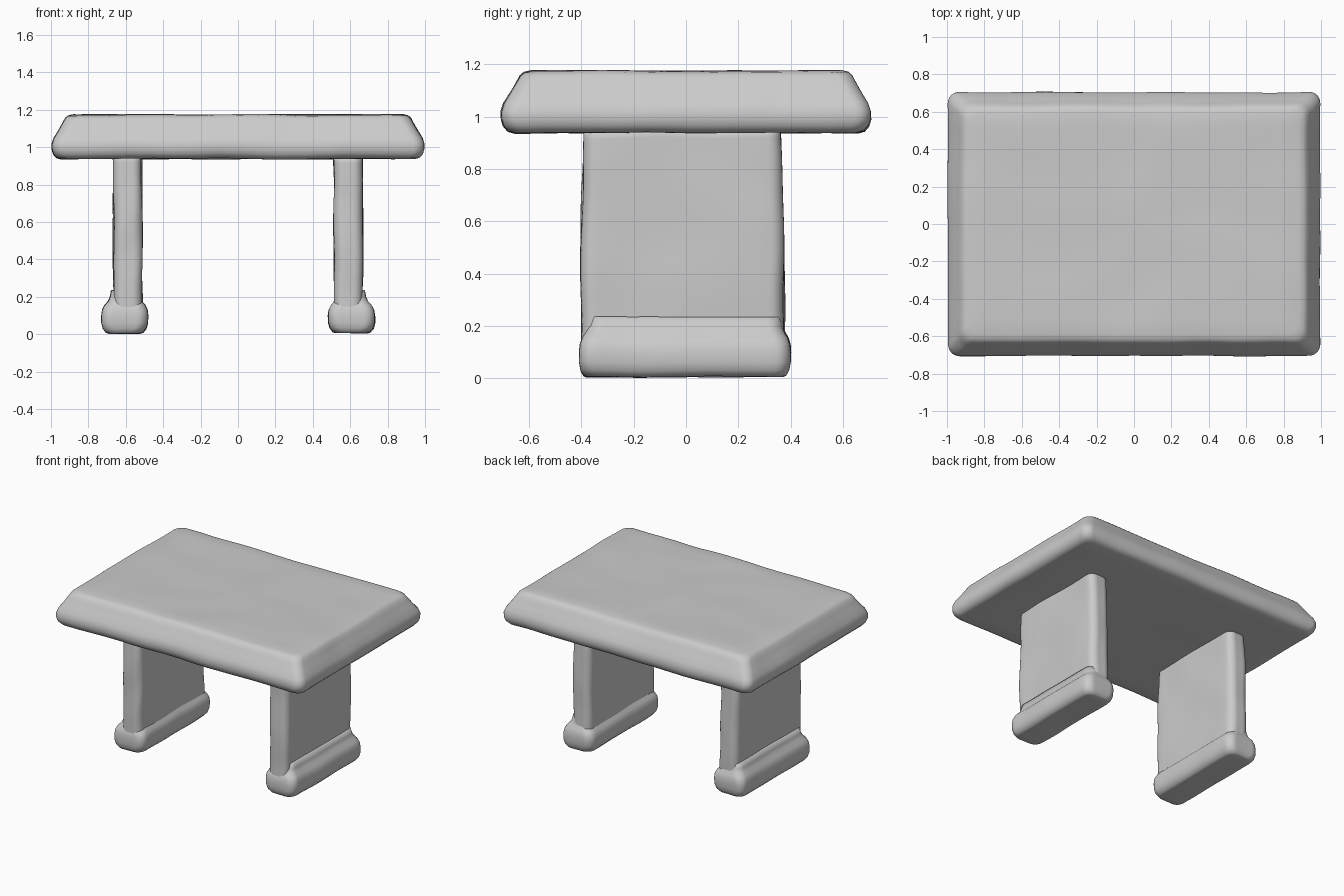
import bpy
import math
from mathutils import Vector, noise

cube = bpy.data.objects.get("Cube")
if cube:
    bpy.data.objects.remove(cube, do_unlink=True)

stone = bpy.data.materials.new("pale_grey_stone")
stone.use_nodes = True
COLOUR = (0.6, 0.6, 0.6, 1)
stone.diffuse_color = COLOUR
bsdf = stone.node_tree.nodes["Principled BSDF"]
bsdf.inputs["Base Color"].default_value = COLOUR
bsdf.inputs["Roughness"].default_value = 0.8


def rounded_ring(hx, hy, radius, per_side=16, per_corner=6):
    """Points round a rectangle with rounded corners, evenly split on each side."""
    r = min(radius, hx * 0.98, hy * 0.98)
    corners = []
    for i, (sx, sy) in enumerate(((1, 1), (-1, 1), (-1, -1), (1, -1))):
        arc = []
        for k in range(per_corner + 1):
            a = math.pi / 2 * (i + k / per_corner)
            arc.append(Vector((sx * (hx - r) + r * math.cos(a),
                               sy * (hy - r) + r * math.sin(a))))
        corners.append(arc)
    ring = []
    for i, arc in enumerate(corners):
        ring += arc
        nxt = corners[(i + 1) % 4][0]
        ring += [arc[-1].lerp(nxt, k / per_side) for k in range(1, per_side)]
    return ring


def worn_slab(name, centre, layers, radius, wobble=0.006, fill=8):
    """Stack rounded rings (z, half width, half depth), cap them and wear the surface."""
    cx, cy = centre
    rings = []
    # Concentric rings fill the flat ends
    for k in range(1, fill):
        rings.append((layers[0], k / fill))
    rings += [(layer, 1) for layer in layers]
    for k in range(fill - 1, 0, -1):
        rings.append((layers[-1], k / fill))

    verts, faces = [], []
    for (z, hx, hy), s in rings:
        for p in rounded_ring(hx, hy, radius):
            co = Vector((cx + p.x * s, cy + p.y * s, z))
            verts.append(co + noise.noise_vector(co * 4) * wobble)
    n = len(verts) // len(rings)
    for j in range(len(rings) - 1):
        for i in range(n):
            a, b = j * n + i, j * n + (i + 1) % n
            faces.append((a, b, b + n, a + n))
    faces.append(tuple(reversed(range(n))))
    faces.append(tuple(range(len(verts) - n, len(verts))))

    mesh = bpy.data.meshes.new(name)
    mesh.from_pydata(verts, [], faces)
    mesh.materials.append(stone)
    mesh.shade_smooth()
    obj = bpy.data.objects.new(name, mesh)
    bpy.context.collection.objects.link(obj)
    return obj


# Table top: full rounded lower edge, sloping shoulder, flat top
top_profile = [(0.938, 0.05), (0.945, 0.025), (0.965, 0.008), (0.99, 0),
               (1.02, 0), (1.05, 0.01), (1.09, 0.035), (1.13, 0.058),
               (1.155, 0.072), (1.168, 0.088), (1.174, 0.115)]
worn_slab("table_top", (0, 0),
          [(z, 0.995 - i, 0.705 - i) for z, i in top_profile], 0.06)

# Legs and feet, one pair on each side
foot_profile = [(0.005, 0.04), (0.01, 0.025), (0.03, 0.009), (0.06, 0.001),
                (0.10, 0), (0.13, 0.004), (0.155, 0.016), (0.175, 0.034),
                (0.20, 0.046), (0.235, 0.053)]
for side, sx in (("left", 1), ("right", -1)):
    panel = [(0.10 + 0.86 * t / 20, 0.076, 0.388 - 0.014 * (t / 20) ** 3)
             for t in range(21)]
    worn_slab(side + "_leg_panel", (sx * 0.59, -0.014), panel, 0.05, 0.009)
    worn_slab(side + "_foot", (sx * 0.607, -0.004),
              [(z, 0.125 - i, 0.405 - i * 0.7) for z, i in foot_profile], 0.055)
